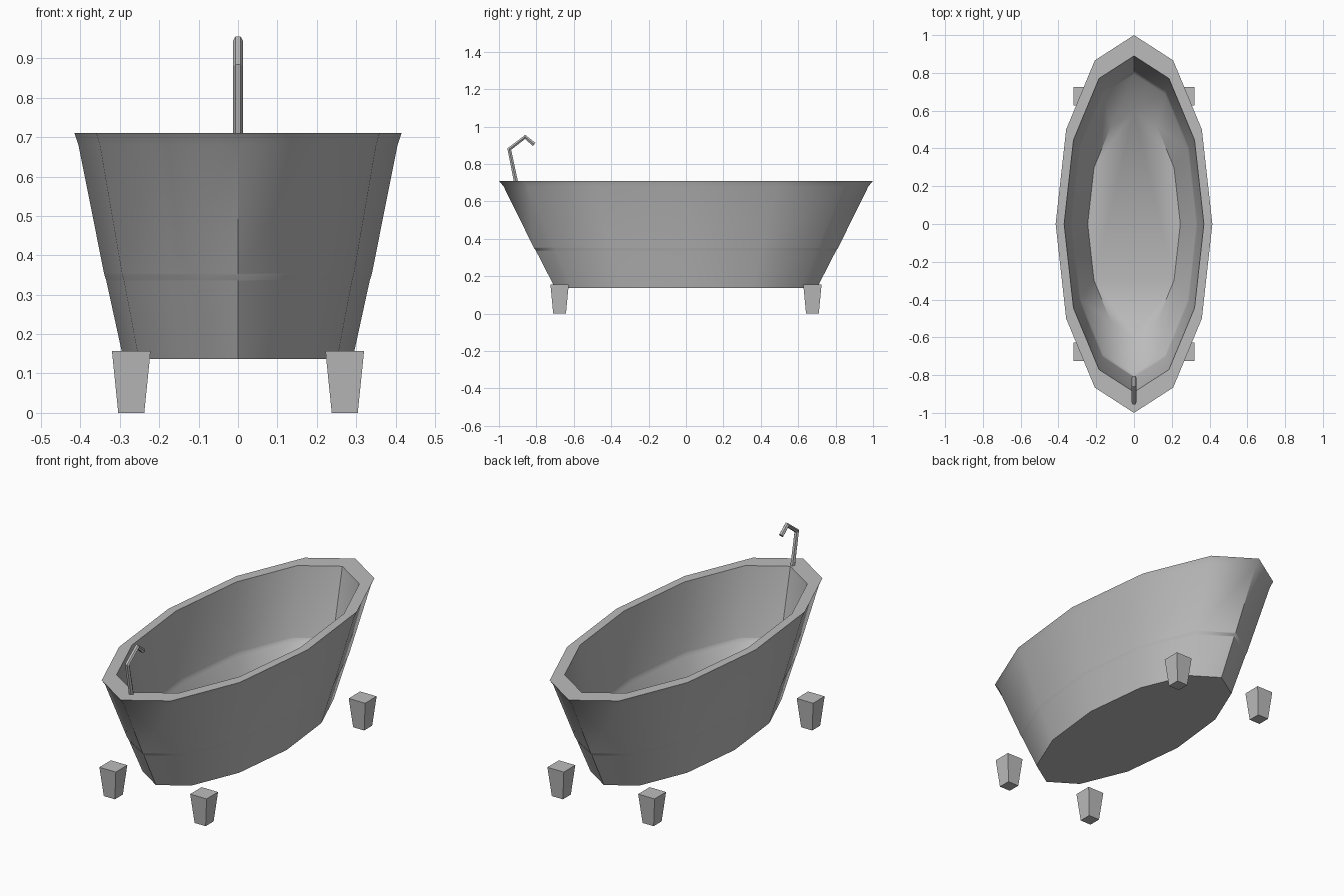
import bpy, bmesh
from math import sin, cos, pi, radians

cube = bpy.data.objects.get("Cube")
if cube:
    bpy.data.objects.remove(cube, do_unlink=True)

SIDES = 12

grey = bpy.data.materials.new("enamel grey")
grey.use_nodes = True
grey.diffuse_color = (0.5, 0.5, 0.5, 1)
grey.node_tree.nodes["Principled BSDF"].inputs["Base Color"].default_value = (0.5, 0.5, 0.5, 1)


def finish(name, bm):
    """Turn a bmesh into a named object with the shared material."""
    bmesh.ops.recalc_face_normals(bm, faces=bm.faces[:])
    mesh = bpy.data.meshes.new(name)
    bm.to_mesh(mesh)
    bm.free()
    mesh.materials.append(grey)
    obj = bpy.data.objects.new(name, mesh)
    bpy.context.collection.objects.link(obj)
    return obj


def loft(name, levels, sides=SIDES, turn=0.0, centre=(0, 0)):
    """Stack elliptical rings (half width, half length, height) and cap both ends."""
    bm = bmesh.new()
    rings = []
    for rx, ry, z in levels:
        angles = [turn + 2 * pi * i / sides for i in range(sides)]
        rings.append([bm.verts.new((centre[0] + rx * cos(a), centre[1] + ry * sin(a), z))
                      for a in angles])
    for low, high in zip(rings, rings[1:]):
        for i in range(sides):
            j = (i + 1) % sides
            bm.faces.new((low[i], low[j], high[j], high[i]))
    bm.faces.new(rings[0])
    bm.faces.new(rings[-1])
    return finish(name, bm)


# Tub: outer wall with a fine band, flat rim, then the inner wall that thins
# towards the band and slopes in to the floor
outer = [(0.291, 0.70, 0.137), (0.334, 0.801, 0.334), (0.335, 0.803, 0.338),
         (0.339, 0.812, 0.35), (0.340, 0.814, 0.354),
         (0.405, 0.975, 0.68), (0.415, 1.0, 0.71)]
inner = [(0.37, 0.89, 0.71), (0.335, 0.81, 0.354), (0.334, 0.808, 0.35),
         (0.330, 0.798, 0.338), (0.328, 0.793, 0.334), (0.245, 0.595, 0.15)]
tub = loft("tub", outer + inner)
bpy.ops.object.select_all(action='DESELECT')
tub.select_set(True)
bpy.context.view_layer.objects.active = tub
bpy.ops.object.shade_smooth_by_angle(angle=radians(55))

# Feet: four tapered blocks
R = 2 ** 0.5
for sx, side in ((1, "left"), (-1, "right")):
    for sy, end in ((-1, "front"), (1, "back")):
        loft(f"{end}_{side}_foot", [(0.033 * R, 0.034 * R, 0), (0.049 * R, 0.049 * R, 0.157)],
             sides=4, turn=pi / 4, centre=(0.271 * sx, 0.676 * sy))

# Tap: bent faceted pipe standing on the front rim
curve = bpy.data.curves.new("tap", 'CURVE')
curve.dimensions = '3D'
curve.bevel_depth = 0.0125
curve.bevel_resolution = 1
curve.use_fill_caps = True
path = [(-0.908, 0.70), (-0.945, 0.88), (-0.86, 0.945), (-0.812, 0.905)]
spline = curve.splines.new('POLY')
spline.points.add(len(path) - 1)
spline.use_smooth = False
for point, (y, z) in zip(spline.points, path):
    point.co = (0, y, z, 1)
curve.materials.append(grey)
bpy.context.collection.objects.link(bpy.data.objects.new("tap", curve))
